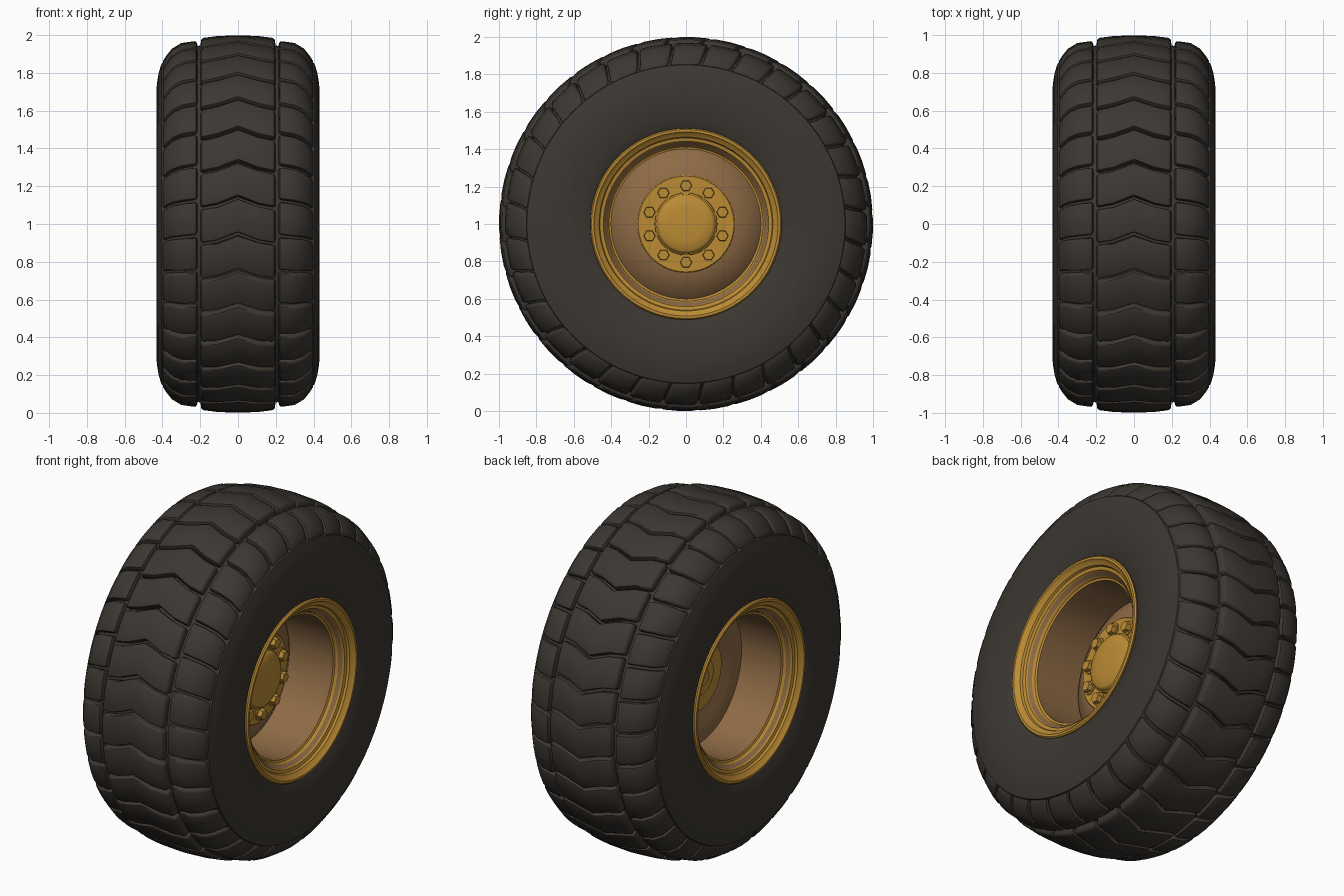
import bpy, bmesh, math
from mathutils import Matrix, Vector

if "Cube" in bpy.data.objects:
    bpy.data.objects.remove(bpy.data.objects["Cube"])

def material(name, col):
    m = bpy.data.materials.new(name)
    m.diffuse_color = (*col, 1)
    m.use_nodes = True
    m.node_tree.nodes["Principled BSDF"].inputs["Base Color"].default_value = m.diffuse_color
    return m

RUBBER = material("dark rubber", (0.045, 0.038, 0.031))
GOLD = material("golden paint", (0.50, 0.26, 0.035))
BROWN = material("brown rim metal", (0.27, 0.145, 0.06))
CZ = 1.0  # axle height; the axle runs along x

def point(x, r, a):
    # a = 0 faces the front and grows upwards
    return Vector((x, -r * math.cos(a), CZ + r * math.sin(a)))

def finish(name, bm, mats, angle=35):
    bmesh.ops.recalc_face_normals(bm, faces=bm.faces[:])
    me = bpy.data.meshes.new(name)
    bm.to_mesh(me)
    bm.free()
    for m in mats:
        me.materials.append(m)
    ob = bpy.data.objects.new(name, me)
    bpy.context.collection.objects.link(ob)
    bpy.ops.object.select_all(action='DESELECT')
    ob.select_set(True)
    bpy.context.view_layer.objects.active = ob
    bpy.ops.object.shade_smooth_by_angle(angle=math.radians(angle))
    return ob

def lathe(name, profile, mats, n=96, closed=True, rule=None, angle=35):
    # profile holds (x, radius); radius 0 makes a pole
    bm = bmesh.new()
    rings = []
    for x, r in profile:
        if r == 0:
            rings.append([bm.verts.new(point(x, 0, 0))] * n)
        else:
            rings.append([bm.verts.new(point(x, r, 2 * math.pi * k / n)) for k in range(n)])
    count = len(rings) if closed else len(rings) - 1
    for i in range(count):
        A, B = rings[i], rings[(i + 1) % len(rings)]
        for k in range(n):
            j = (k + 1) % n
            vs = list(dict.fromkeys((A[k], A[j], B[j], B[k])))
            if len(vs) > 2:
                f = bm.faces.new(vs)
                f.material_index = rule(i) if rule else 0
    return finish(name, bm, mats, angle)

def mirrored(half):
    return half + [(-x, r) for x, r in reversed(half) if x != 0]

# tyre carcass, profile from inner bead over the sidewall to the crown
half = [(.34, .45), (.39, .485), (.41, .53), (.424, .60), (.431, .68), (.43, .74),
        (.42, .80), (.405, .85), (.385, .856), (.35, .892), (.30, .922), (.20, .945), (0, .955)]
lathe("tyre_body", mirrored(half), [RUBBER], n=128, angle=40)

# tread blocks, lofted across stations (x, top radius, base x, base radius, angle shift)
N = 32
STEP = 2 * math.pi / N

def tread(name, stations, phase, gap):
    bm = bmesh.new()
    for i in range(N):
        rows = []
        for x, r, bx, br, shift in stations:
            a0 = i * STEP + phase + shift + gap / 2
            w = STEP - gap
            row = [bm.verts.new(point(bx, br, a0))]
            row += [bm.verts.new(point(x, r, a0 + w * t)) for t in (0, .5, 1)]
            row += [bm.verts.new(point(bx, br, a0 + w))]
            rows.append(row)
        for A, B in zip(rows, rows[1:]):
            for k in range(5):
                j = (k + 1) % 5
                bm.faces.new((A[k], A[j], B[j], B[k]))
        bm.faces.new(rows[0])
        bm.faces.new(rows[-1])
    bmesh.ops.recalc_face_normals(bm, faces=bm.faces[:])
    sharp = [e for e in bm.edges if e.calc_face_angle(0) > 0.9]
    bmesh.ops.bevel(bm, geom=sharp, offset=0.014, segments=2, profile=0.5,
                    affect='EDGES', clamp_overlap=True)
    finish(name, bm, [RUBBER], 45)

centre = [(.195, .984, .2, .93, 0), (.11, .995, .11, .935, .015), (0, 1.0, 0, .94, .058)]
centre += [(-x, r, -bx, br, s) for x, r, bx, br, s in centre[1::-1]]
tread("centre_tread_blocks", centre, .085, .016)
shoulder = [(.218, .97, .212, .92, .0), (.30, .958, .29, .90, -.01), (.35, .928, .335, .87, -.018),
            (.382, .888, .35, .85, -.03), (.403, .852, .37, .835, -.045)]
for side, s in (("right", 1), ("left", -1)):
    tread(side + "_shoulder_blocks", [(s * x, r, s * bx, br, a) for x, r, bx, br, a in shoulder],
          .13, .016)

# rim: golden stepped lips on both sides, brown barrel between
lip = [(.32, .47), (.385, .49), (.40, .508), (.412, .512), (.42, .505), (.42, .492), (.408, .482),
       (.398, .465), (.385, .46), (.38, .442), (.37, .438), (.355, .418), (.34, .412), (.335, .400)]
rim = lip + [(-x, r) for x, r in reversed(lip)]
L = len(lip)
lathe("rim", rim, [GOLD, BROWN], rule=lambda i: 1 if i in (10, L - 1, 2 * L - 12, 2 * L - 1) else 0)

# dished wheel disc with its rear face
disc = [(.04, .405), (.06, .39), (.125, .27), (.125, .1), (-.06, .1), (-.06, .26), (-.08, .30), (-.08, .405)]
lathe("wheel_disc", disc, [BROWN])

# bolt flange and hub cap on the outside
flange = [(.12, 0), (.12, .262), (.134, .262), (.14, .256), (.14, 0)]
lathe("bolt_flange", flange, [GOLD], n=64, closed=False)
cap = [(.135, .168), (.155, .166), (.16, .158), (.172, .154), (.181, .142), (.187, .09), (.189, 0)]
lathe("hub_cap", cap, [GOLD], n=64, closed=False)

# stepped rear hub
rear = [(-.05, .20), (-.09, .20), (-.09, .11), (-.105, .105), (-.105, .055), (-.115, .05), (-.115, 0)]
lathe("rear_hub", rear, [GOLD], n=64, closed=False)

# ten hexagonal bolts on round washers
bm = bmesh.new()
for i in range(10):
    a = math.pi / 2 + i * math.pi / 5
    for r, x0, x1, seg in ((.040, .135, .147, 20), (.033, .14, .172, 6)):
        m = Matrix.Translation(point((x0 + x1) / 2, .205, a)) @ Matrix.Rotation(math.pi / 2, 4, 'Y')
        bmesh.ops.create_cone(bm, cap_ends=True, segments=seg, radius1=r,
                              radius2=r * (.88 if seg == 6 else 1), depth=x1 - x0, matrix=m)
finish("hub_bolts", bm, [GOLD], 30)
